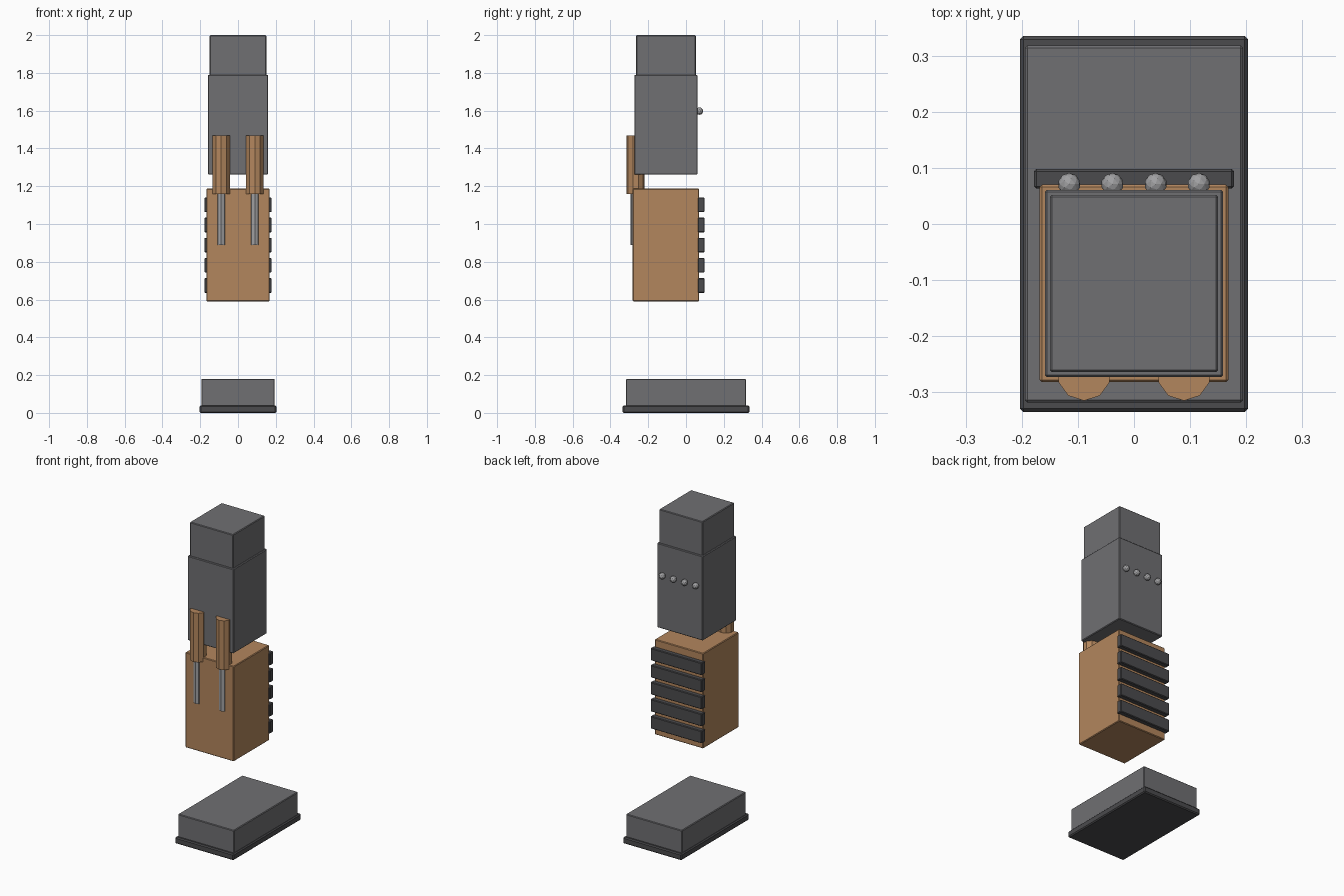
import bpy

if "Cube" in bpy.data.objects:
    bpy.data.objects.remove(bpy.data.objects["Cube"])

def colour(name, rgb):
    m = bpy.data.materials.new(name)
    m.diffuse_color = (*rgb, 1)
    m.use_nodes = True
    m.node_tree.nodes["Principled BSDF"].inputs["Base Color"].default_value = m.diffuse_color
    return m

ORANGE = colour("tan", (0.45, 0.24, 0.11))
GREY = colour("mid_grey", (0.16, 0.16, 0.17))
DARK = colour("dark_grey", (0.07, 0.07, 0.075))
STEEL = colour("steel", (0.35, 0.35, 0.36))

def finish(name, mat):
    o = bpy.context.object
    o.name = name
    o.data.materials.append(mat)
    return o

def box(name, half_x, y0, y1, z0, z1, mat, bevel=0.004):
    bpy.ops.mesh.primitive_cube_add(size=1, location=(0, (y0 + y1) / 2, (z0 + z1) / 2))
    o = finish(name, mat)
    o.scale = (2 * half_x, y1 - y0, z1 - z0)
    bpy.ops.object.transform_apply(location=False, rotation=False, scale=True)
    b = o.modifiers.new("Bevel", "BEVEL")
    b.width, b.segments = bevel, 1

def rod(name, sides, r, x, y, z0, z1, mat):
    bpy.ops.mesh.primitive_cylinder_add(vertices=sides, radius=r, depth=z1 - z0,
                                        location=(x, y, (z0 + z1) / 2))
    finish(name, mat)

# base plate and pedestal
box("base_plate", 0.203, -0.335, 0.335, 0, 0.04, DARK, 0.006)
box("pedestal", 0.194, -0.318, 0.318, 0.03, 0.18, GREY)

# floating column: casing, sleeve, cap
box("casing", 0.168, -0.282, 0.07, 0.591, 1.187, ORANGE)
box("upper_sleeve", 0.159, -0.273, 0.061, 1.261, 1.79, GREY)
box("top_cap", 0.15, -0.264, 0.052, 1.78, 2.0, GREY)

# cooling fins on the back of the casing
for i in range(5):
    z = 0.675 + i * 0.1066
    box(f"fin_{i + 1}", 0.178, 0.063, 0.098, z - 0.039, z + 0.039, DARK)

# pistons on the front
for side, x in (("left", -0.089), ("right", 0.089)):
    rod(f"piston_cylinder_{side}", 10, 0.048, x, -0.267, 1.16, 1.468, ORANGE)
    rod(f"piston_rod_{side}", 8, 0.025, x, -0.27, 0.89, 1.2, STEEL)

# row of bolts on the back of the sleeve
for i in range(4):
    bpy.ops.mesh.primitive_ico_sphere_add(subdivisions=2, radius=0.02,
                                          location=((i - 1.5) * 0.077, 0.071, 1.598))
    finish(f"bolt_{i + 1}", STEEL)
